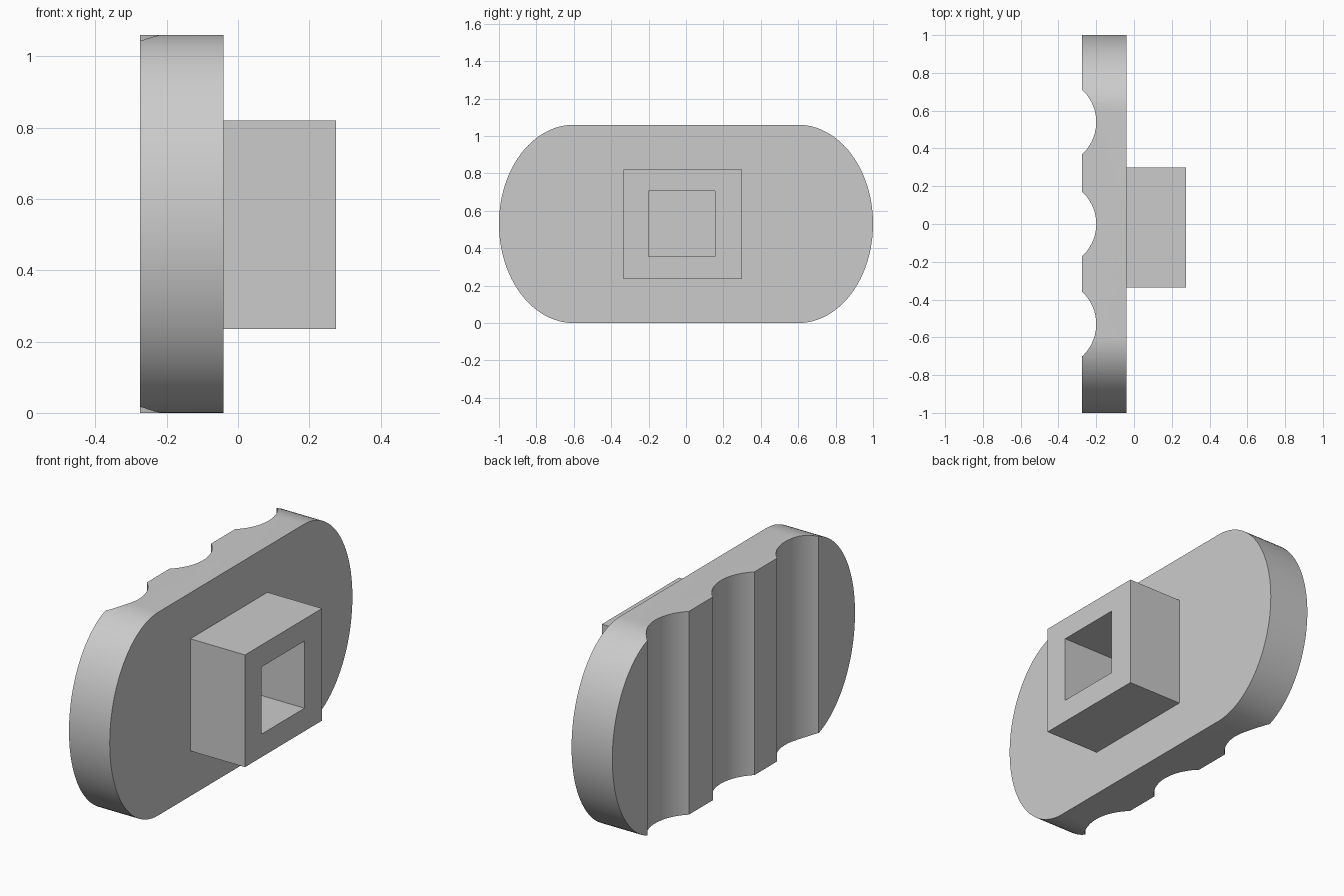
import bpy
import bmesh
from math import cos, sin, pi, radians
from mathutils import Matrix, Vector

cube = bpy.data.objects.get("Cube")
if cube:
    bpy.data.objects.remove(cube, do_unlink=True)

grey = bpy.data.materials.new("plain grey")
grey.use_nodes = True
grey.diffuse_color = (0.6, 0.6, 0.6, 1)
grey.node_tree.nodes["Principled BSDF"].inputs["Base Color"].default_value = (0.6, 0.6, 0.6, 1)


def make_object(name, bm):
    bmesh.ops.recalc_face_normals(bm, faces=bm.faces)
    mesh = bpy.data.meshes.new(name)
    bm.to_mesh(mesh)
    bm.free()
    mesh.materials.append(grey)
    obj = bpy.data.objects.new(name, mesh)
    bpy.context.collection.objects.link(obj)
    return obj


def box(name, low, high):
    low, high = Vector(low), Vector(high)
    bm = bmesh.new()
    bmesh.ops.create_cube(bm, size=1, matrix=Matrix.Translation((low + high) / 2)
                          @ Matrix.Diagonal((high - low).to_4d()))
    return make_object(name, bm)


def cut(obj, cutter):
    mod = obj.modifiers.new("cut", 'BOOLEAN')
    mod.operation = 'DIFFERENCE'
    mod.solver = 'EXACT'
    mod.object = cutter
    bpy.context.view_layer.objects.active = obj
    bpy.ops.object.modifier_apply(modifier=mod.name)
    bpy.data.objects.remove(cutter, do_unlink=True)


# Grip plate: straight top and bottom with half-ellipse ends
BACK, FACE, MID, STEPS = -0.275, -0.04, 0.53, 48
bm = bmesh.new()
outline = []
for side in (1, -1):
    for i in range(STEPS + 1):
        a = -pi / 2 + pi * i / STEPS
        y = side * (0.6 + 0.4 * cos(a))
        outline.append(bm.verts.new((BACK, y, MID + side * MID * sin(a))))
face = bm.faces.new(outline)
swept = bmesh.ops.extrude_face_region(bm, geom=[face])["geom"]
bmesh.ops.translate(bm, vec=(FACE - BACK, 0, 0),
                    verts=[v for v in swept if isinstance(v, bmesh.types.BMVert)])
if not any(f.normal.x < -0.9 for f in bm.faces) and face.is_valid:
    face.normal_flip()
plate = make_object("grip_plate", bm)

# Three vertical finger grooves
for y in (-0.53, 0, 0.54):
    bm = bmesh.new()
    bmesh.ops.create_cone(bm, cap_ends=True, segments=96, radius1=0.233, radius2=0.233,
                          depth=1.6, matrix=Matrix.Translation((-0.433, y, MID)))
    cut(plate, make_object("groove_cutter", bm))

# Square socket block with an open front
socket = box("socket_block", (FACE, -0.335, 0.235), (0.275, 0.3, 0.82))
cut(socket, box("socket_cutter", (FACE - 0.1, -0.2, 0.355), (0.4, 0.155, 0.705)))

for obj in (plate, socket):
    bpy.ops.object.select_all(action='DESELECT')
    obj.select_set(True)
    bpy.context.view_layer.objects.active = obj
    bpy.ops.object.shade_smooth_by_angle(angle=radians(25))
